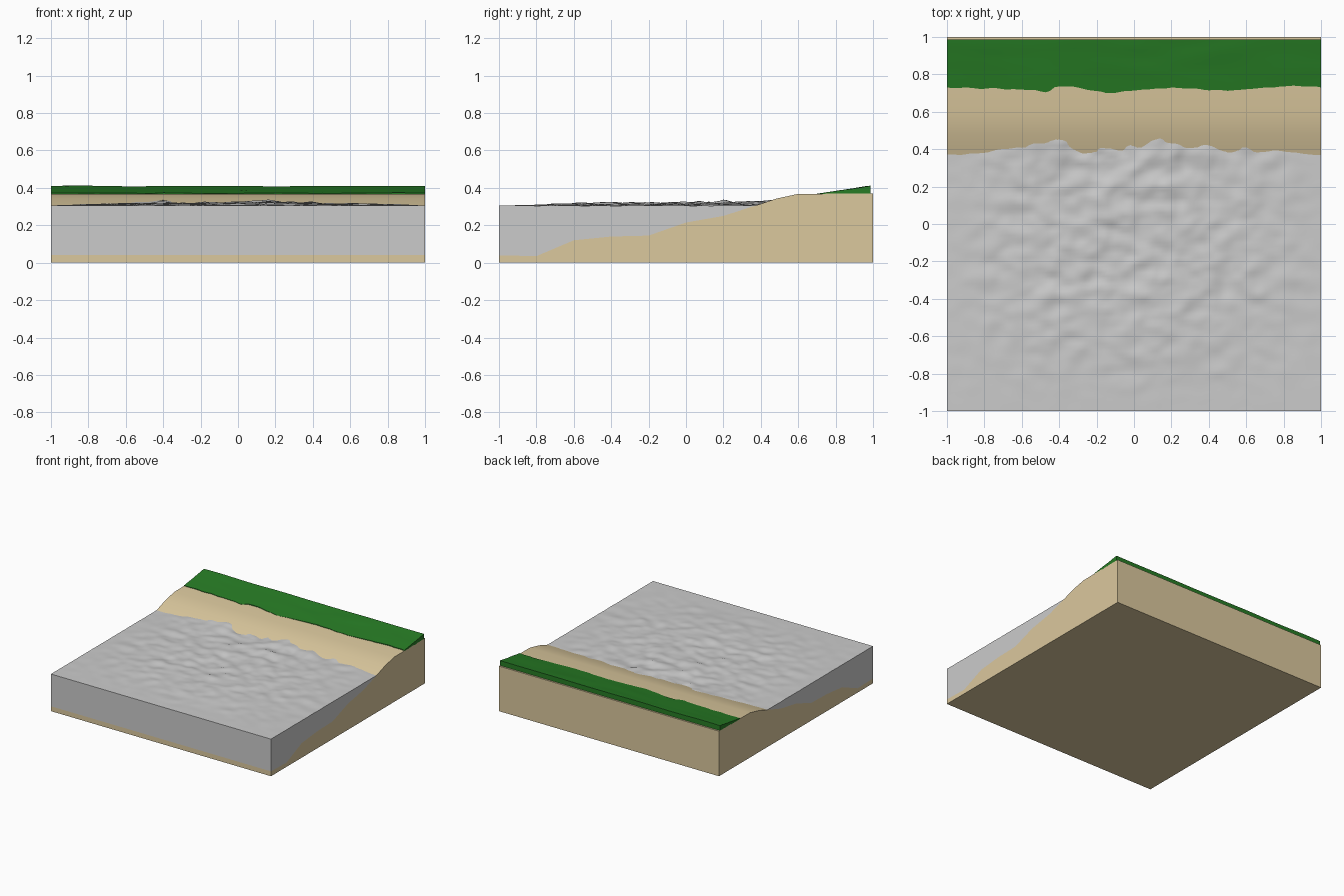
import bpy, bmesh, math
from mathutils import Vector, noise

if "Cube" in bpy.data.objects:
    bpy.data.objects.remove(bpy.data.objects["Cube"])

# sea bed profile (y, z)
BED = [(-1, .04), (-.8, .035), (-.6, .12), (-.4, .14), (-.2, .145), (0, .215),
       (.2, .25), (.4, .315), (.48, .342), (.6, .368), (1, .37)]
# front edge of the grass (x, y)
EDGE = [(-1, .73), (-.6, .72), (-.46, .705), (-.42, .735), (-.33, .735),
        (-.15, .70), (.2, .73), (.5, .712), (.85, .74), (1, .73)]


def lerp(points, t):
    for (a, u), (b, v) in zip(points, points[1:]):
        if t <= b + 1e-6:
            return u + (v - u) * (t - a) / (b - a)
    return points[-1][1]


def finish(name, bm, color=None, angle=40):
    bmesh.ops.recalc_face_normals(bm, faces=bm.faces)
    me = bpy.data.meshes.new(name)
    bm.to_mesh(me)
    bm.free()
    ob = bpy.data.objects.new(name, me)
    bpy.context.collection.objects.link(ob)
    if color:
        mat = bpy.data.materials.new(name)
        mat.diffuse_color = (*color, 1)
        mat.use_nodes = True
        mat.node_tree.nodes["Principled BSDF"].inputs["Base Color"].default_value = mat.diffuse_color
        me.materials.append(mat)
    bpy.ops.object.select_all(action='DESELECT')
    ob.select_set(True)
    bpy.context.view_layer.objects.active = ob
    bpy.ops.object.shade_smooth_by_angle(angle=math.radians(angle))
    return ob


def slab(name, nx, ny, y_at, top, bottom, color=None):
    """Closed block over a grid with height functions above and below."""
    bm = bmesh.new()
    layers = [[], []]
    for i in range(nx + 1):
        x = -1 + 2 * i / nx
        cols = [[], []]
        for j in range(ny + 1):
            y = y_at(x, j / ny)
            t = top(x, y)
            cols[0].append(bm.verts.new((x, y, t)))
            cols[1].append(bm.verts.new((x, y, min(t - 1e-4, bottom(y)))))
        layers[0].append(cols[0])
        layers[1].append(cols[1])
    up, low = layers
    for g in layers:
        for i in range(nx):
            for j in range(ny):
                bm.faces.new((g[i][j], g[i + 1][j], g[i + 1][j + 1], g[i][j + 1]))
    for j in (0, ny):
        for i in range(nx):
            bm.faces.new((up[i][j], up[i + 1][j], low[i + 1][j], low[i][j]))
    for i in (0, nx):
        for j in range(ny):
            bm.faces.new((up[i][j], up[i][j + 1], low[i][j + 1], low[i][j]))
    return finish(name, bm, color)


# sand: extruded bed profile
bm = bmesh.new()
prof = [(-1, 0)] + BED + [(1, 0)]
face = bm.faces.new([bm.verts.new((-1, y, z)) for y, z in prof])
ext = bmesh.ops.extrude_face_region(bm, geom=[face], use_keep_orig=True)
bmesh.ops.translate(bm, vec=(2, 0, 0),
                    verts=[v for v in ext['geom'] if isinstance(v, bmesh.types.BMVert)])
finish("sand", bm, (.71, .58, .34))


# water: rippled block lying on the bed
def bump(x, y, cx, cy, r):
    return math.exp(-((x - cx) ** 2 + (y - cy) ** 2) / r ** 2)


def water_top(x, y):
    fade = (1 - x * x) * min(1, (y + 1) / .7)
    swell = noise.noise(Vector((x * 2.5, y * 2.5, 3)))
    ripple = noise.noise(Vector((x * 9, y * 12, 7)))
    fine = noise.noise(Vector((x * 18, y * 22, 1)))
    z = .012 + .012 * swell + .013 * ripple + .005 * fine
    z += .012 * bump(x, y, -.47, .44, .15) + .014 * bump(x, y, .14, .46, .14)
    return min(.305 + fade * z + .002 * ripple * min(1, (y + 1) * 4), .34)


slab("water", 100, 75, lambda x, t: -1 + 1.5 * t, water_top, lambda y: lerp(BED, y))


# grass: bank rising to the back edge
def grass_y(x, t):
    front = lerp(EDGE, x) + .006 * noise.noise(Vector((x * 14, 0, 5)))
    return front + (.987 - front) * t


def grass_top(x, y):
    rise = max(0, (y - .70) / .287)
    n = noise.noise(Vector((x * 3, y * 14, 2)))
    return .369 + rise * (.041 + .005 * n)


slab("grass", 80, 10, grass_y, grass_top, lambda y: .366, (.02, .20, .018))
